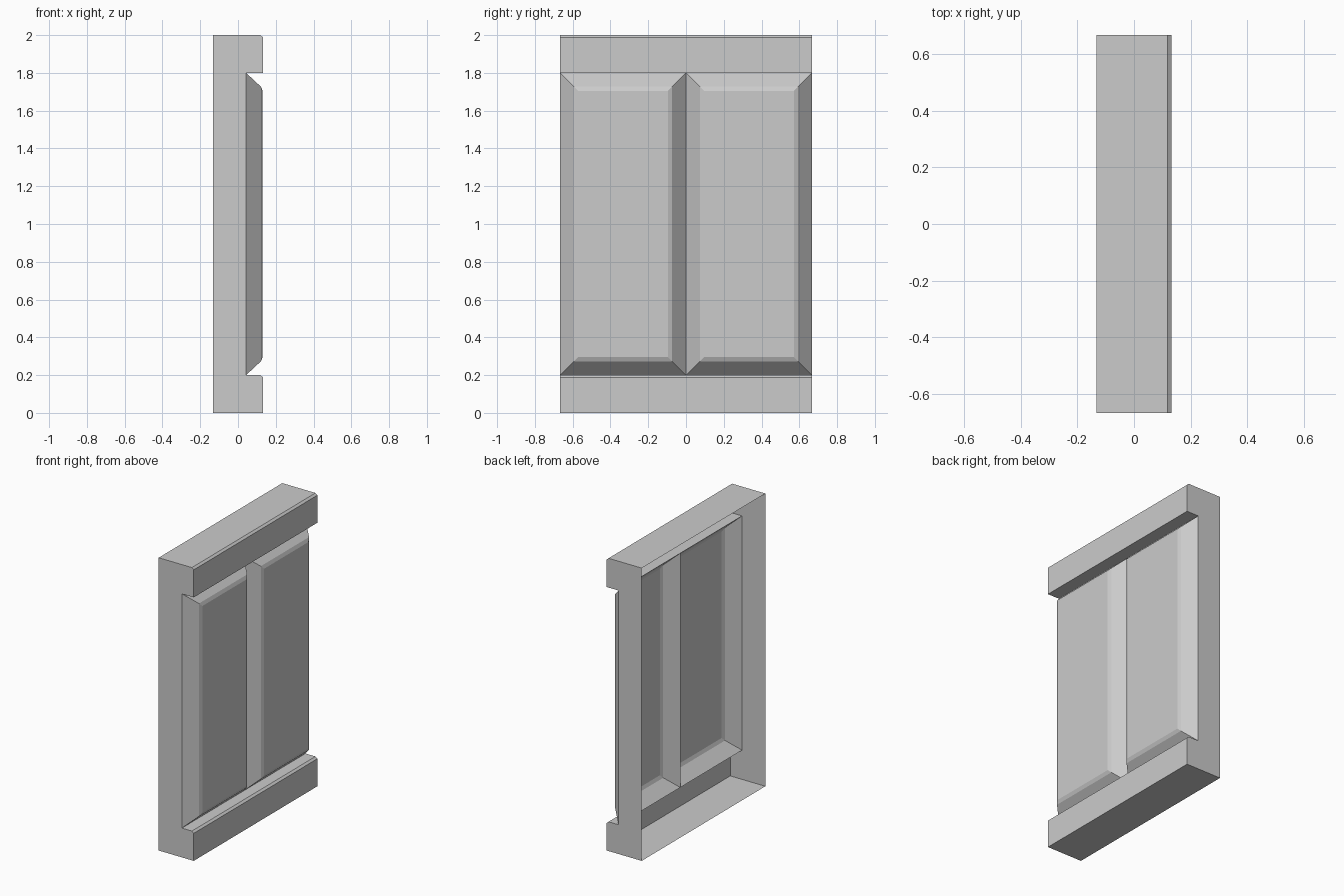
import bpy

if "Cube" in bpy.data.objects:
    bpy.data.objects.remove(bpy.data.objects["Cube"])

H, W = 0.1325, 0.667      # half depth, half width
BASE = 0.043              # depth where the raised panels start
Z0, Z1 = 0.2, 1.8         # panel bottom and top


def make_object(name, verts, faces):
    mesh = bpy.data.meshes.new(name)
    mesh.from_pydata(verts, [], faces)
    mesh.update()
    obj = bpy.data.objects.new(name, mesh)
    bpy.context.collection.objects.link(obj)
    return obj


def make_frame():
    # side profile (x, z): bottom rail, panel recess, top rail
    prof = [(-H, 0), (H, 0), (H, Z0 - 0.012), (H - 0.014, Z0), (BASE, Z0),
            (BASE, Z1), (H, Z1), (H, 1.988), (H - 0.014, 2), (-H, 2)]
    n = len(prof)
    verts = [(x, y, z) for y in (-W, W) for x, z in prof]
    # end caps
    faces = [tuple(range(n)), tuple(reversed(range(n, 2 * n)))]
    # swept skin, left open at the back and behind the panels
    faces += [(i, i + n, i + 1 + n, i + 1) for i in range(n - 1) if i != 4]
    return make_object("wall_frame", verts, faces)


def make_panel(name, y0, y1):
    # nested rectangles: base edge, end of slope, edge of flat face
    verts, faces = [], []
    for inset, x in ((0, BASE), (0.073, 0.121), (0.096, 0.131)):
        a, b, c, d = y0 + inset, y1 - inset, Z0 + inset, Z1 - inset
        verts += [(x, a, c), (x, b, c), (x, b, d), (x, a, d)]
    for r in (0, 4):
        for i in range(4):
            j = (i + 1) % 4
            faces.append((r + i, r + j, r + 4 + j, r + 4 + i))
    faces.append((8, 9, 10, 11))
    return make_object(name, verts, faces)


make_frame()
make_panel("left_panel", -W, 0)
make_panel("right_panel", 0, W)
